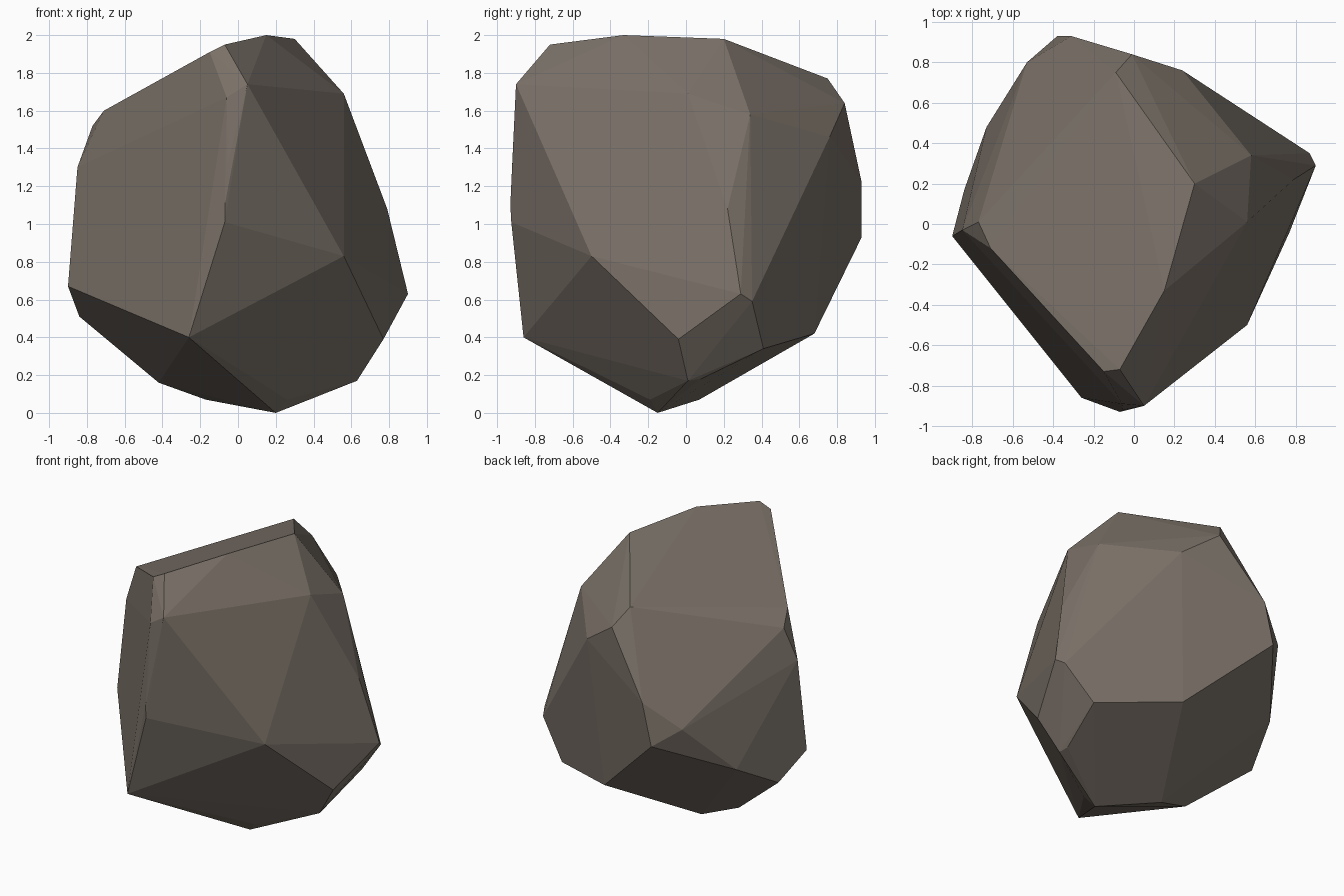
import bpy, bmesh, math

if "Cube" in bpy.data.objects:
    bpy.data.objects.remove(bpy.data.objects["Cube"])

# Rock corners, grouped by region; the facets come from their convex hull
CROWN = [(.15, -.33, 2), (.30, .20, 1.98), (-.07, -.72, 1.95), (-.15, -.73, 1.91),
         (-.09, .75, 1.77), (-.71, -.12, 1.60), (-.77, .01, 1.52)]
FRONT = [(.05, -.90, 1.74), (-.06, -.89, 1.67), (-.055, -.92, 1.32), (-.07, -.93, 1.10),
         (-.07, -.925, 1.01), (-.26, -.86, .40), (.56, -.50, .83)]
RIGHT = [(.56, .01, 1.69), (.58, .34, 1.58), (.79, .22, 1.08), (.90, .29, .63),
         (.87, .35, .59), (.77, -.04, .39), (.68, .41, .34)]
BACK = [(-.01, .84, 1.64), (.24, .76, 1.46), (-.31, .93, 1.22), (-.38, .93, .93),
        (-.53, .80, 1.04), (-.73, .48, .69), (.16, .68, .42)]
LEFT = [(-.85, -.03, 1.30), (-.90, -.06, .67), (-.84, .17, .51)]
BASE = [(.20, -.15, 0), (.26, -.19, .07), (.63, .01, .17), (.62, .08, .18),
        (-.17, .07, .07), (-.42, .01, .16)]

# Wrap the corners in a hull and merge nearly coplanar triangles
bm = bmesh.new()
for part in (CROWN, FRONT, RIGHT, BACK, LEFT, BASE):
    for co in part:
        bm.verts.new(co)
hull = bmesh.ops.convex_hull(bm, input=bm.verts)
loose = {v for v in hull["geom_interior"] + hull["geom_unused"]
         if isinstance(v, bmesh.types.BMVert)}
bmesh.ops.delete(bm, geom=list(loose), context='VERTS')
bmesh.ops.dissolve_limit(bm, angle_limit=math.radians(3), verts=bm.verts, edges=bm.edges)
bmesh.ops.recalc_face_normals(bm, faces=bm.faces)

# Flat-shaded boulder in one stone colour
mesh = bpy.data.meshes.new("boulder")
bm.to_mesh(mesh)
bm.free()
stone = bpy.data.materials.new("warm grey stone")
stone.diffuse_color = (.195, .165, .137, 1)
stone.use_nodes = True
stone.node_tree.nodes["Principled BSDF"].inputs["Base Color"].default_value = stone.diffuse_color
mesh.materials.append(stone)
bpy.context.collection.objects.link(bpy.data.objects.new("boulder", mesh))
